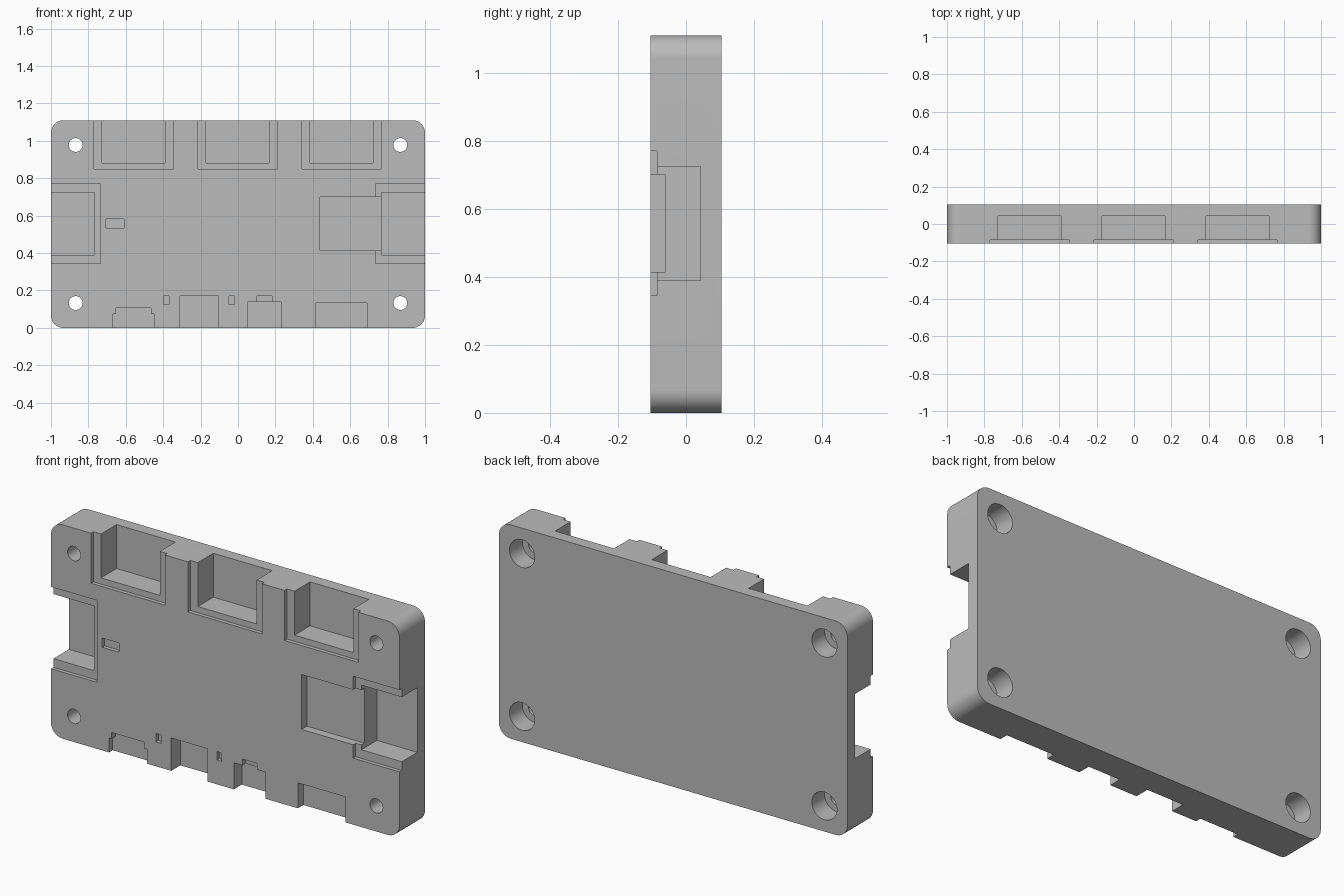
import bpy, bmesh, math
from mathutils import Matrix, Vector

old = bpy.data.objects.get("Cube")
if old:
    bpy.data.objects.remove(old, do_unlink=True)

WIDTH, HEIGHT, FRONT, BACK = 2.0, 1.11, -0.105, 0.105
OUT = 0.1  # how far cutters run past open edges

grey = bpy.data.materials.new("grey plastic")
grey.use_nodes = True
colour = (0.5, 0.5, 0.5, 1)
grey.diffuse_color = colour
grey.node_tree.nodes["Principled BSDF"].inputs["Base Color"].default_value = colour


def new_object(name, bm):
    bmesh.ops.recalc_face_normals(bm, faces=bm.faces)
    mesh = bpy.data.meshes.new(name)
    bm.to_mesh(mesh)
    bm.free()
    mesh.materials.append(grey)
    obj = bpy.data.objects.new(name, mesh)
    bpy.context.collection.objects.link(obj)
    return obj


def box(x0, x1, y0, y1, z0, z1):
    bm = bmesh.new()
    centre = Vector((x0 + x1, y0 + y1, z0 + z1)) / 2
    size = Matrix.Diagonal((x1 - x0, y1 - y0, z1 - z0, 1))
    bmesh.ops.create_cube(bm, size=1, matrix=Matrix.Translation(centre) @ size)
    return bm


# Rounded plate
bm = box(-WIDTH / 2, WIDTH / 2, FRONT, BACK, 0, HEIGHT)
corners = [e for e in bm.edges if abs(e.verts[0].co.y - e.verts[1].co.y) > 0.1]
bmesh.ops.bevel(bm, geom=corners, offset=0.067, segments=12, profile=0.5, affect='EDGES')
plate = new_object("case_plate", bm)
bpy.context.view_layer.objects.active = plate
plate.select_set(True)


def cut(bm):
    cutter = new_object("cutter", bm)
    cutter.hide_render = True
    mod = plate.modifiers.new("cut", 'BOOLEAN')
    mod.operation, mod.solver, mod.object = 'DIFFERENCE', 'EXACT', cutter
    bpy.ops.object.modifier_apply(modifier=mod.name)
    bpy.data.objects.remove(cutter, do_unlink=True)


def pocket(x0, x1, z0, z1, floor):
    """Rectangular recess from the front face back to y = floor."""
    cut(box(x0, x1, FRONT - OUT, floor, z0, z1))


def bore(x, z, radius, y0, y1):
    bm = bmesh.new()
    turn = Matrix.Translation((x, (y0 + y1) / 2, z)) @ Matrix.Rotation(math.pi / 2, 4, 'X')
    bmesh.ops.create_cone(bm, cap_ends=True, segments=40, radius1=radius,
                          radius2=radius, depth=y1 - y0, matrix=turn)
    cut(bm)


LIP, DEEP = -0.085, 0.042
TOP = HEIGHT + OUT

# Three socket bays along the top, each with a shallow lip
for x in (-0.558, -0.002, 0.553):
    pocket(x - 0.212, x + 0.212, 0.85, TOP, LIP)
    pocket(x - 0.169, x + 0.169, 0.882, TOP, DEEP)

# Socket bays on the two ends
for s in (-1, 1):
    for inner, z0, z1, floor in ((0.735, 0.345, 0.77, LIP), (0.768, 0.39, 0.725, DEEP)):
        a, b = sorted((s * inner, s * (1 + OUT)))
        pocket(a, b, z0, z1, floor)

# Recess beside one end bay
pocket(0.438, 0.8, 0.415, 0.70, -0.061)

# Connector notches along the bottom
pocket(-0.667, -0.45, -OUT, 0.075, -0.075)
pocket(-0.652, -0.465, -OUT, 0.107, -0.075)
pocket(-0.31, -0.103, -OUT, 0.17, -0.03)
pocket(0.05, 0.23, -OUT, 0.138, -0.04)
pocket(0.10, 0.182, 0.1, 0.17, -0.08)
pocket(0.417, 0.69, -OUT, 0.132, -0.06)

# Small component slots
for x in (-0.384, -0.034):
    pocket(x - 0.014, x + 0.014, 0.126, 0.17, -0.085)
pocket(-0.706, -0.61, 0.535, 0.583, -0.085)

# Corner screw holes, counterbored from the back
for x in (-0.868, 0.868):
    for z in (0.133, 0.978):
        bore(x, z, 0.037, FRONT - OUT, BACK + OUT)
        bore(x, z, 0.072, 0.0, BACK + OUT)

bpy.ops.object.shade_smooth_by_angle(angle=math.radians(30))
